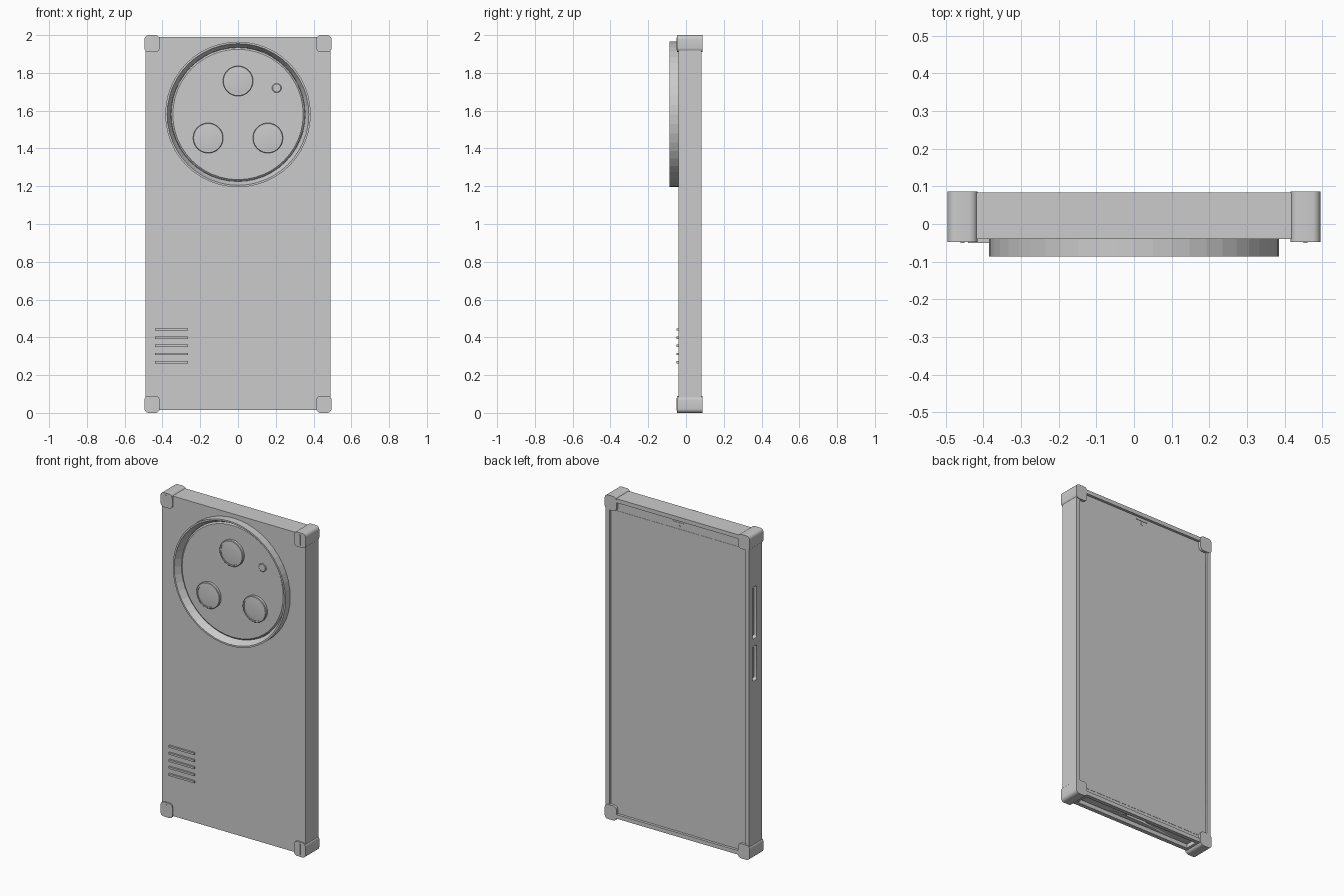
import bpy, bmesh, math
from mathutils import Vector

if "Cube" in bpy.data.objects:
    bpy.data.objects.remove(bpy.data.objects["Cube"])

def finish(name, bm, smooth=False):
    bmesh.ops.recalc_face_normals(bm, faces=bm.faces)
    me = bpy.data.meshes.new(name)
    bm.to_mesh(me)
    bm.free()
    ob = bpy.data.objects.new(name, me)
    bpy.context.collection.objects.link(ob)
    if smooth:
        bpy.ops.object.select_all(action='DESELECT')
        ob.select_set(True)
        bpy.context.view_layer.objects.active = ob
        bpy.ops.object.shade_smooth_by_angle(angle=math.radians(35))
    return ob

def box(name, x, y, z, round_axis=None, radius=0.0):
    """Box from (min, max) ranges; edges along round_axis may be rounded."""
    bm = bmesh.new()
    bmesh.ops.create_cube(bm, size=1)
    for v in bm.verts:
        v.co = Vector([r[0] if c < 0 else r[1] for c, r in zip(v.co, (x, y, z))])
    if round_axis is not None:
        edges = [e for e in bm.edges
                 if abs((e.verts[0].co - e.verts[1].co).normalized()[round_axis]) > 0.9]
        bmesh.ops.bevel(bm, geom=edges, offset=radius, segments=5,
                        profile=0.5, affect='EDGES')
    return finish(name, bm, round_axis is not None)

def lathe(name, cx, cz, profile, seg=48, closed=False):
    """Revolve (radius, y) points around a y-directed axis."""
    bm = bmesh.new()
    rings = []
    for r, y in profile:
        rings.append([bm.verts.new((cx + r * math.cos(2 * math.pi * i / seg), y,
                                    cz + r * math.sin(2 * math.pi * i / seg)))
                      for i in range(seg)])
    pairs = list(zip(rings, rings[1:]))
    if closed:
        pairs.append((rings[-1], rings[0]))
    else:
        bm.faces.new(rings[0])
        bm.faces.new(rings[-1])
    for a, b in pairs:
        for i in range(seg):
            j = (i + 1) % seg
            bm.faces.new((a[i], a[j], b[j], b[i]))
    return finish(name, bm, seg < 40)

def cut(target, cutter):
    mod = target.modifiers.new("cut", 'BOOLEAN')
    mod.operation, mod.solver, mod.object = 'DIFFERENCE', 'EXACT', cutter
    bpy.context.view_layer.objects.active = target
    bpy.ops.object.modifier_apply(modifier=mod.name)
    bpy.data.objects.remove(cutter)

CAM_Z = 1.58
BUTTONS = ((1.35, 1.67), (1.09, 1.305))

# Case shell: open towards the screen, with button, port and camera openings
case = box("case_shell", (-0.49, 0.49), (-0.04, 0.083), (0.015, 1.99))
cut(case, box("cut_cavity", (-0.465, 0.465), (-0.028, 0.2), (0.04, 1.965), 1, 0.02))
cut(case, box("cut_bottom", (-0.4, 0.4), (-0.015, 0.06), (-0.1, 0.06)))
cut(case, lathe("cut_camera", 0, CAM_Z, [(0.36, -0.1), (0.36, 0.0)]))
for z0, z1 in BUTTONS:
    cut(case, box("cut_button", (-0.6, -0.455), (0.01, 0.05), (z0, z1), 0, 0.012))

# Corner bumpers, each with a thin ridge on the front
for sx, side in ((-1, "left"), (1, "right")):
    for z0, level in ((0.0, "bottom"), (1.91, "top")):
        xs = sorted((sx * 0.415, sx * 0.495))
        box(f"bumper_{level}_{side}", xs, (-0.048, 0.0865), (z0, z0 + 0.09), 1, 0.022)
        box(f"bumper_ridge_{level}_{side}", (sx * 0.455 - 0.005, sx * 0.455 + 0.005),
            (-0.051, -0.04), (z0 + 0.012, z0 + 0.078))

# Phone body and screen inside the case
phone = box("phone_body", (-0.463, 0.463), (-0.027, 0.07), (0.042, 1.963), 1, 0.02)
cut(phone, box("cut_port", (-0.07, 0.07), (0.008, 0.036), (0, 0.07), 2, 0.013))
box("screen", (-0.44, 0.44), (0.065, 0.0715), (0.065, 1.91))
box("earpiece", (-0.04, 0.04), (0.065, 0.0725), (1.943, 1.951))
lathe("front_camera", 0, 1.925, [(0.01, 0.065), (0.01, 0.0725)], 16)

# Side buttons sitting inside their openings
for i, (z0, z1) in enumerate(BUTTONS):
    box(f"side_button_{i}", (-0.478, -0.46), (0.018, 0.042),
        (z0 + 0.015, z1 - 0.015), 0, 0.01)

# Raised guard ring around the camera
lathe("camera_guard_ring", 0, CAM_Z,
      [(0.385, -0.035), (0.385, -0.0865), (0.375, -0.0865), (0.355, -0.05), (0.355, -0.035)],
      closed=True)

# Camera plate with three lenses and a flash
lathe("camera_plate", 0, CAM_Z,
      [(0.354, -0.025), (0.354, -0.044), (0.345, -0.052)])
for i, (x, z) in enumerate(((0, 1.757), (-0.158, 1.455), (0.158, 1.455))):
    lathe(f"lens_rim_{i}", x, z,
          [(0.08, -0.045), (0.08, -0.066), (0.077, -0.069), (0.07, -0.069), (0.07, -0.045)],
          32, True)
    lathe(f"lens_glass_{i}", x, z,
          [(0.07, -0.045), (0.07, -0.065), (0.05, -0.067), (0.02, -0.068)], 32)
lathe("flash", 0.205, 1.72, [(0.025, -0.045), (0.025, -0.055), (0.021, -0.058)], 24)

# Raised grip bars on the back
for i in range(5):
    z = 0.268 + i * 0.0435
    box(f"grip_bar_{i}", (-0.44, -0.265), (-0.051, -0.035), (z - 0.006, z + 0.006))
